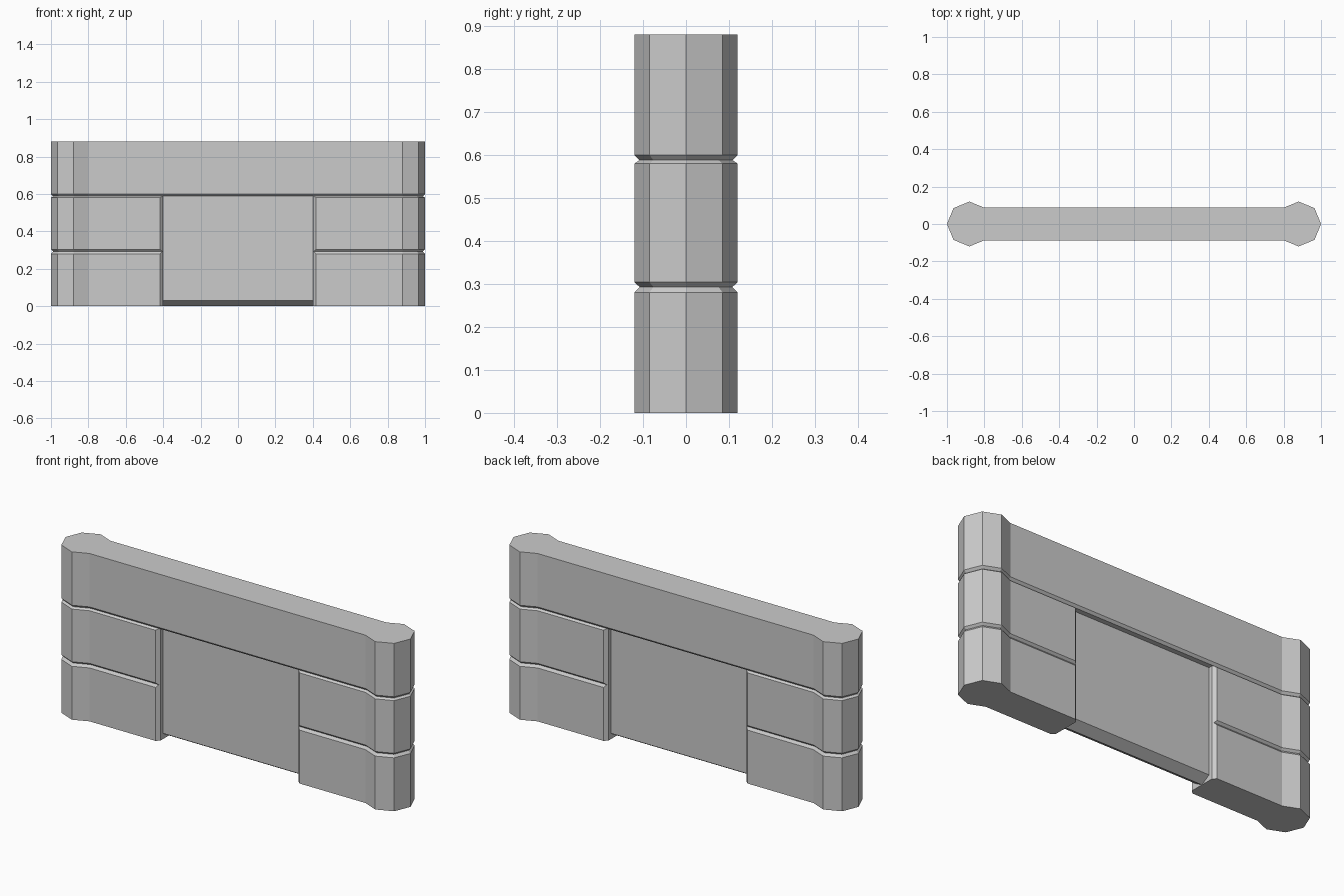
import bpy, bmesh

if "Cube" in bpy.data.objects:
    bpy.data.objects.remove(bpy.data.objects["Cube"])

# Half outline of a wall end (y >= 0), full size and pulled in for the grooves
END = [(0.80, 0.087), (0.88, 0.12), (0.965, 0.085), (1.0, 0.0)]
END_IN = [(0.802, 0.076), (0.88, 0.108), (0.957, 0.076), (0.988, 0.0)]
JAMB = [(0.40, 0.07), (0.417, 0.087)]
JAMB_IN = [(0.40, 0.07), (0.406, 0.076)]


def side_ring(sign, inset):
    half = (JAMB_IN + END_IN) if inset else (JAMB + END)
    ring = half + [(x, -y) for x, y in reversed(half[:-1])]
    return [(sign * x, y) for x, y in ring]


def full_ring(inset):
    end = END_IN if inset else END
    right = end + [(x, -y) for x, y in reversed(end[:-1])]
    return right + [(-x, -y) for x, y in right]


def loft(name, rings):
    """Skin a stack of 3D rings and cap both ends."""
    bm = bmesh.new()
    loops = [[bm.verts.new(p) for p in ring] for ring in rings]
    n = len(loops[0])
    for a, b in zip(loops, loops[1:]):
        for i in range(n):
            j = (i + 1) % n
            bm.faces.new((a[i], a[j], b[j], b[i]))
    bm.faces.new(loops[0])
    bm.faces.new(loops[-1])
    bmesh.ops.recalc_face_normals(bm, faces=bm.faces)
    mesh = bpy.data.meshes.new(name)
    bm.to_mesh(mesh)
    bm.free()
    obj = bpy.data.objects.new(name, mesh)
    bpy.context.collection.objects.link(obj)
    return obj


def stack(ring_fn, levels):
    return [[(x, y, z) for x, y in ring_fn(inset)] for z, inset in levels]


# Height levels: (z, pulled in for groove)
LOWER = [(0.0, False), (0.28, False), (0.293, True)]
MIDDLE = [(0.293, True), (0.304, False), (0.58, False), (0.588, True)]
UPPER = [(0.588, True), (0.60, False), (0.88, False)]

# Stacked blocks either side of the opening
for side, s in (("left", -1), ("right", 1)):
    for tier, levels in (("lower", LOWER), ("middle", MIDDLE)):
        loft(f"{side}_{tier}_block",
             stack(lambda inset: side_ring(s, inset), levels))

# Top beam across the whole wall
loft("top_beam", stack(full_ring, UPPER))

# Recessed panel with a wedge-shaped lower edge
PANEL = [(-0.05, 0.03), (0.0, 0.0), (0.05, 0.03), (0.05, 0.588), (-0.05, 0.588)]
loft("centre_panel", [[(x, y, z) for y, z in PANEL] for x in (-0.4, 0.4)])
